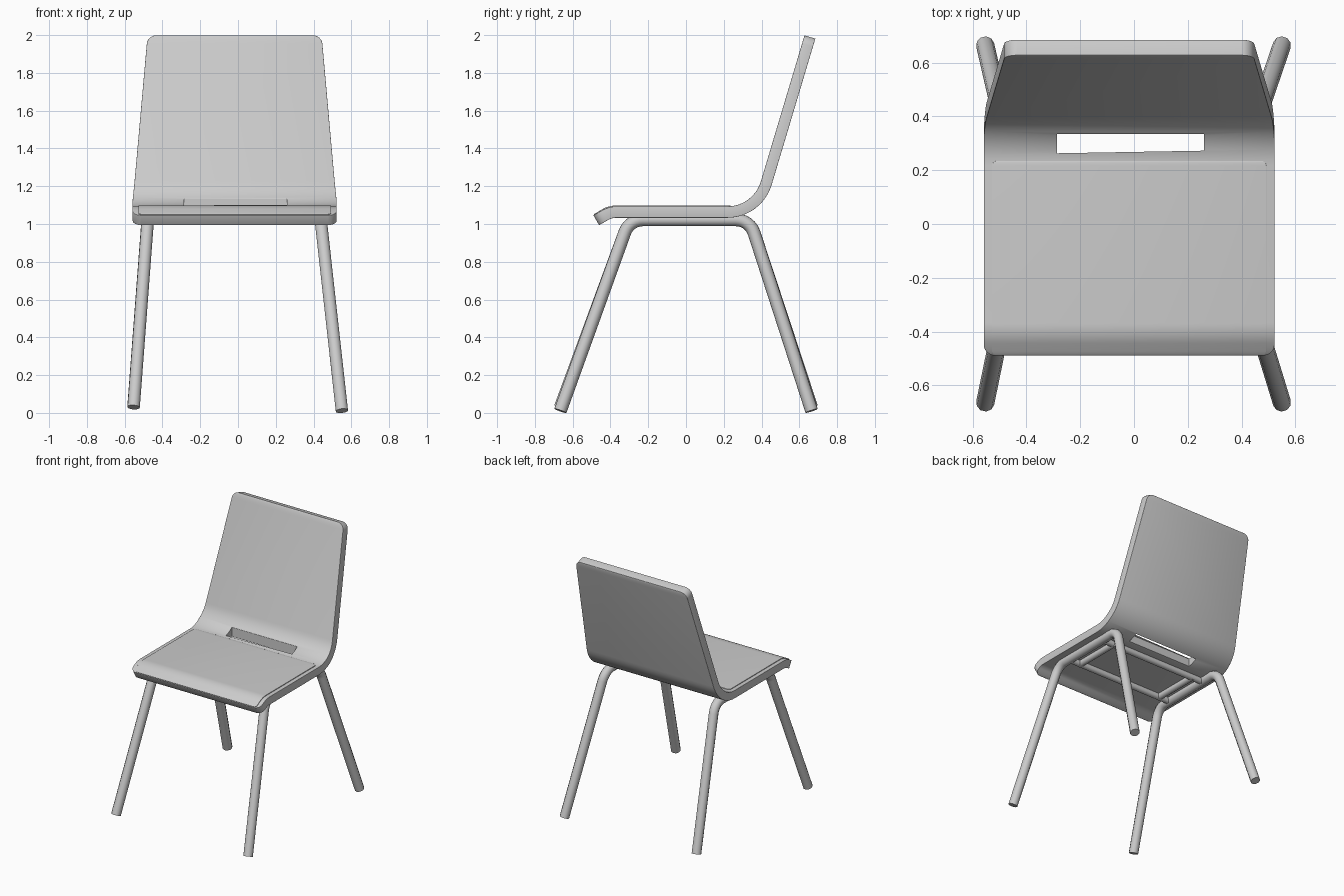
import bpy, bmesh, math
from mathutils import Vector

if "Cube" in bpy.data.objects:
    bpy.data.objects.remove(bpy.data.objects["Cube"])

CX = -0.018  # the shell sits slightly left of centre


def fillet(points, radii, steps=8):
    """Polyline with its inner corners rounded."""
    pts = [Vector(p) for p in points]
    out = [pts[0]]
    for a, b, c, r in zip(pts, pts[1:], pts[2:], radii):
        u, v = (a - b).normalized(), (c - b).normalized()
        half = u.angle(v) / 2
        t = r / math.tan(half)
        mid = b + (u + v).normalized() * (r / math.sin(half))
        p, q = b + u * t - mid, b + v * t - mid
        turn = math.pi - 2 * half
        for i in range(steps + 1):
            k = i / steps
            out.append(mid + (p * math.sin((1 - k) * turn) + q * math.sin(k * turn)) / math.sin(turn))
    return out + [pts[-1]]


def smooth(obj, angle=40):
    bpy.ops.object.select_all(action='DESELECT')
    obj.select_set(True)
    bpy.context.view_layer.objects.active = obj
    bpy.ops.object.shade_smooth_by_angle(angle=math.radians(angle))


def sheet(name, path, width, thickness, corner, bevel, cutter=None):
    """Bent board following a side profile, with rounded end corners."""
    lengths = [0.0]
    for a, b in zip(path, path[1:]):
        lengths.append(lengths[-1] + (b - a).length)
    total = lengths[-1]

    def at(s):
        for i in range(1, len(path)):
            if s <= lengths[i] + 1e-9:
                k = (s - lengths[i - 1]) / (lengths[i] - lengths[i - 1])
                return path[i - 1].lerp(path[i], k)
        return path[-1]

    rounds = [corner * (1 - math.cos(math.pi / 2 * i / 6)) for i in range(7)]
    samples = sorted(set(rounds + [total - r for r in rounds]
                         + [s for s in lengths if corner < s < total - corner]))
    bm = bmesh.new()
    rows = []
    for s in samples:
        p = at(s)
        d = max(0.0, corner - min(s, total - s))
        w = width(p.z) - corner + math.sqrt(max(0.0, corner ** 2 - d ** 2))
        rows.append([bm.verts.new((CX + k * w, p.y, p.z)) for k in (-1, 1)])
    for a, b in zip(rows, rows[1:]):
        bm.faces.new((a[0], a[1], b[1], b[0]))
    mesh = bpy.data.meshes.new(name)
    bm.to_mesh(mesh)
    bm.free()
    obj = bpy.data.objects.new(name, mesh)
    bpy.context.collection.objects.link(obj)
    solid = obj.modifiers.new("thickness", 'SOLIDIFY')
    solid.thickness, solid.offset = thickness, 0
    if cutter:
        cut = obj.modifiers.new("slot", 'BOOLEAN')
        cut.object, cut.operation, cut.solver = cutter, 'DIFFERENCE', 'EXACT'
    bev = obj.modifiers.new("edges", 'BEVEL')
    bev.width, bev.segments = bevel, 3
    bev.limit_method, bev.angle_limit = 'ANGLE', math.radians(50)
    smooth(obj)
    return obj


def tube(name, path, radius):
    curve = bpy.data.curves.new(name, 'CURVE')
    curve.dimensions = '3D'
    curve.bevel_depth, curve.bevel_resolution = radius, 3
    curve.use_fill_caps = True
    line = curve.splines.new('POLY')
    line.points.add(len(path) - 1)
    for pt, p in zip(line.points, path):
        pt.co = (*p, 1)
    obj = bpy.data.objects.new(name, curve)
    bpy.context.collection.objects.link(obj)
    bpy.ops.object.select_all(action='DESELECT')
    obj.select_set(True)
    bpy.context.view_layer.objects.active = obj
    bpy.ops.object.convert(target='MESH')
    smooth(bpy.context.view_layer.objects.active)


# Cutter for the slot between seat and back
bpy.ops.mesh.primitive_cube_add(size=1, location=(CX + 0.005, 0.297, 1.12))
slot = bpy.context.object
slot.name = "slot_cutter"
slot.scale = (0.545, 0.075, 0.4)
slot.hide_render = True
slot.hide_set(True)

# One-piece seat and back shell
shell_path = fillet([(0, -0.475, 1.02), (0, -0.40, 1.063), (0, 0.379, 1.063), (0, 0.656, 1.99)],
                    [0.12, 0.215], 12)
sheet("seat_and_back", shell_path, lambda z: 0.54 - 0.08 * max(0, (z - 1.1) / 0.9),
      0.06, 0.045, 0.008, slot)

# Thin pad on the seat
pad_path = fillet([(0, -0.486, 1.046), (0, -0.408, 1.092), (0, 0.235, 1.092)], [0.14])
sheet("seat_pad", pad_path, lambda z: 0.51, 0.012, 0.02, 0.003)

# Side frames: front leg, rail and back leg in one bent tube
for side, top_x, foot_x, foot_z in (("left", -0.478, -0.553, 0.03), ("right", 0.438, 0.55, 0.011)):
    tube(side + "_leg_frame",
         fillet([(foot_x, -0.665, foot_z), (top_x, -0.30, 1.022),
                 (top_x, 0.338, 1.022), (foot_x, 0.665, foot_z)], [0.1, 0.1], 6), 0.034)

# Support bars under the seat
for name, y in (("front_cross_bar", -0.18), ("back_cross_bar", 0.18)):
    tube(name, [(-0.478, y, 1.018), (0.438, y, 1.018)], 0.024)
for name, x in (("left_support_bar", -0.38), ("right_support_bar", 0.34)):
    tube(name, [(x, -0.19, 1.018), (x, 0.19, 1.018)], 0.024)
